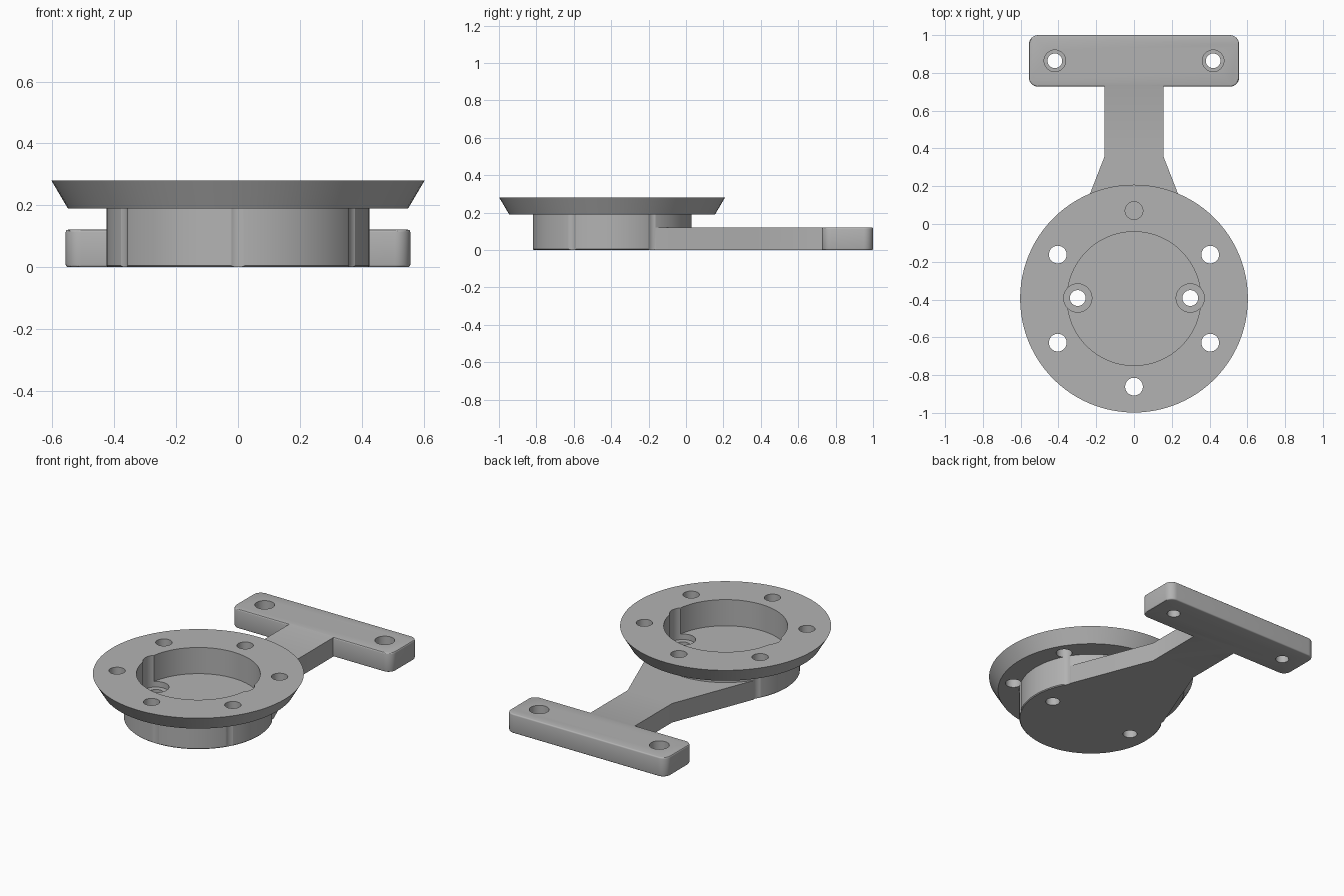
import bpy, bmesh
from math import cos, sin, pi, radians

old = bpy.data.objects.get("Cube")
if old:
    bpy.data.objects.remove(old, do_unlink=True)

CY = -0.395          # y of the round socket's axis
ARM_TOP = 0.12

grey = bpy.data.materials.new("plain grey")
grey.use_nodes = True
grey.diffuse_color = (0.45, 0.45, 0.45, 1)
grey.node_tree.nodes["Principled BSDF"].inputs["Base Color"].default_value = (0.45, 0.45, 0.45, 1)


def finish(name, bm):
    bmesh.ops.recalc_face_normals(bm, faces=bm.faces)
    mesh = bpy.data.meshes.new(name)
    bm.to_mesh(mesh)
    bm.free()
    mesh.materials.append(grey)
    ob = bpy.data.objects.new(name, mesh)
    bpy.context.collection.objects.link(ob)
    return ob


def turned(name, x, y, profile, n):
    """Solid of revolution from (radius, z) rings, capped at both ends."""
    bm = bmesh.new()
    rings = [[bm.verts.new((x + r * cos(2 * pi * i / n), y + r * sin(2 * pi * i / n), z))
              for i in range(n)] for r, z in profile]
    for a, b in zip(rings, rings[1:]):
        for i in range(n):
            j = (i + 1) % n
            bm.faces.new((a[i], a[j], b[j], b[i]))
    bm.faces.new(rings[0])
    bm.faces.new(rings[-1])
    return finish(name, bm)


def slab(name, outline, height):
    """Upright prism over a mirrored right-hand outline."""
    points = outline + [(-x, y) for x, y in reversed(outline)]
    bm = bmesh.new()
    face = bm.faces.new([bm.verts.new((x, y, 0)) for x, y in points])
    top = bmesh.ops.extrude_face_region(bm, geom=[face])["geom"]
    bmesh.ops.translate(bm, vec=(0, 0, height), verts=[v for v in top if isinstance(v, bmesh.types.BMVert)])
    return finish(name, bm)


def rounded_outline(half_w, y0, y1, r):
    points = []
    for cy, start in ((y0 + r, -90), (y1 - r, 0)):
        for k in range(9):
            a = radians(start + k * 90 / 8)
            points.append((half_w - r + r * cos(a), cy + r * sin(a)))
    return points


def combine(target, other, operation):
    mod = target.modifiers.new(operation, "BOOLEAN")
    mod.operation = operation
    mod.solver = "EXACT"
    mod.object = other
    other.hide_render = True
    bpy.context.view_layer.objects.active = target
    bpy.ops.object.modifier_apply(modifier=mod.name)
    bpy.data.objects.remove(other, do_unlink=True)


# Round socket body and its flared flange
bracket = turned("socket_bracket", 0, CY, [(0.42, 0), (0.425, 0.005), (0.425, 0.2)], 96)
flange = turned("flange", 0, CY, [(0.55, 0.19), (0.603, 0.28)], 96)

# Tapered arm
arm = slab("arm", [(0.2, -0.3), (0.36, -0.165), (0.155, 0.36), (0.155, 0.76)], ARM_TOP)

# Crossbar with rounded corners and softened rims
bar = slab("crossbar", rounded_outline(0.557, 0.727, 1.0, 0.05), ARM_TOP + 0.001)
bm = bmesh.new()
bm.from_mesh(bar.data)
rims = [e for e in bm.edges if abs(e.verts[0].co.z - e.verts[1].co.z) < 0.001]
bmesh.ops.bevel(bm, geom=rims, offset=0.008, segments=3, profile=0.5, affect="EDGES")
bm.to_mesh(bar.data)
bm.free()

for part in (flange, arm, bar):
    combine(bracket, part, "UNION")


def drill(x, y, r, bottom, n=32):
    combine(bracket, turned("drill", x, y, [(r, bottom), (r, 0.4)], n), "DIFFERENCE")


# Open pocket
drill(0, CY, 0.354, 0.115, 96)

# Ring of flange holes; the rear one stops at the arm
for k in range(6):
    a = radians(90 + 60 * k)
    drill(0.466 * cos(a), CY + 0.466 * sin(a), 0.047, ARM_TOP + 0.001 if k == 0 else -0.1)

# Counterbored screw holes in the pocket and crossbar
for side in (-1, 1):
    drill(side * 0.298, CY + 0.003, 0.075, 0.08)
    drill(side * 0.298, CY + 0.003, 0.042, -0.1)
    drill(side * 0.419, 0.864, 0.057, 0.06)
    drill(side * 0.419, 0.864, 0.039, -0.1)

bpy.ops.object.select_all(action="DESELECT")
bracket.select_set(True)
bpy.context.view_layer.objects.active = bracket
bpy.ops.object.shade_smooth_by_angle(angle=radians(30))
